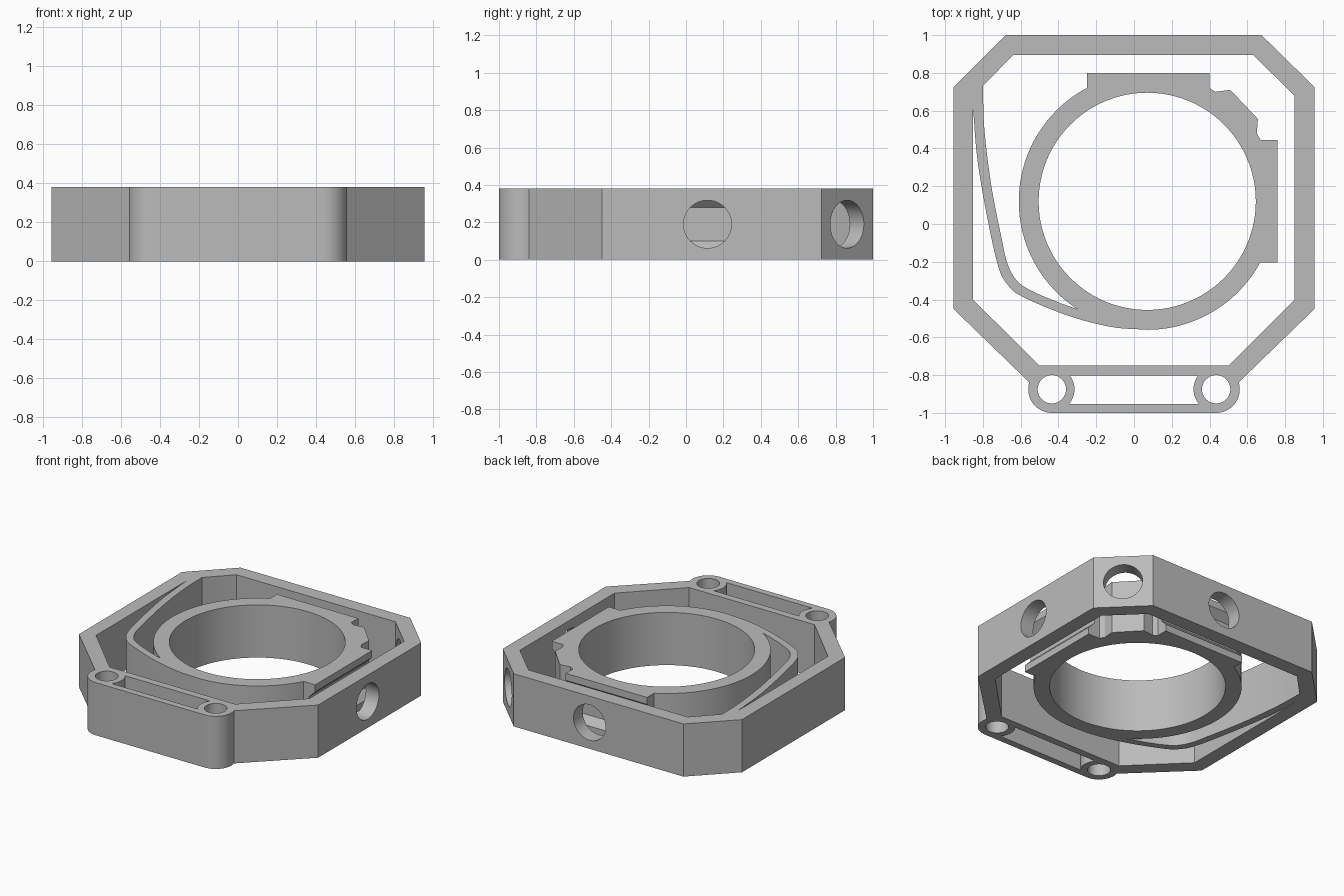
import bpy, bmesh
from math import radians, cos, sin, pi
from mathutils import Vector, Matrix

H = 0.38
MID = H / 2
RING = (0.07, 0.12)
PIN_X, PIN_Y = 0.435, -0.875

cube = bpy.data.objects.get("Cube")
if cube:
    bpy.data.objects.remove(cube, do_unlink=True)

grey = bpy.data.materials.new("plain grey")
grey.use_nodes = True
grey.diffuse_color = (0.5, 0.5, 0.5, 1)
grey.node_tree.nodes["Principled BSDF"].inputs["Base Color"].default_value = (0.5, 0.5, 0.5, 1)


def arc(cx, cy, r, a, b, n):
    angles = [radians(a + (b - a) * i / n) for i in range(n + 1)]
    return [(cx + r * cos(t), cy + r * sin(t)) for t in angles]


def circle(cx, cy, r, n=64):
    return arc(cx, cy, r, 0, 360, n)[:-1]


def spline(points, steps=6):
    """Smooth curve through the given points."""
    p = [Vector(q) for q in points]
    p = [2 * p[0] - p[1]] + p + [2 * p[-1] - p[-2]]
    out = []
    for a, b, c, d in zip(p, p[1:], p[2:], p[3:]):
        for i in range(steps):
            t = i / steps
            v = b + (c - a) * t / 2 + (a - 2.5 * b + 2 * c - d / 2) * t**2
            v += (1.5 * (b - c) + (d - a) / 2) * t**3
            out.append(tuple(v))
    return out + [tuple(p[-2])]


def extrude(name, loops):
    """Solid plate from an outline followed by its openings."""
    curve = bpy.data.curves.new(name, "CURVE")
    curve.dimensions = "2D"
    curve.fill_mode = "BOTH"
    curve.extrude = MID
    for loop in loops:
        s = curve.splines.new("POLY")
        s.points.add(len(loop) - 1)
        for pt, (x, y) in zip(s.points, loop):
            pt.co = (x, y, 0, 1)
        s.use_cyclic_u = True
    ob = bpy.data.objects.new(name, curve)
    bpy.context.collection.objects.link(ob)
    select(ob)
    bpy.ops.object.convert(target="MESH")
    ob = bpy.context.object
    bm = bmesh.new()
    bm.from_mesh(ob.data)
    bmesh.ops.remove_doubles(bm, verts=bm.verts, dist=1e-5)
    bmesh.ops.translate(bm, verts=bm.verts, vec=(0, 0, MID))
    bmesh.ops.recalc_face_normals(bm, faces=bm.faces)
    bm.to_mesh(ob.data)
    bm.free()
    ob.data.materials.clear()
    ob.data.materials.append(grey)
    return ob


def select(ob):
    bpy.ops.object.select_all(action="DESELECT")
    ob.select_set(True)
    bpy.context.view_layer.objects.active = ob


def cut(ob, bm):
    """Subtract a temporary solid."""
    bmesh.ops.recalc_face_normals(bm, faces=bm.faces)
    me = bpy.data.meshes.new("cutter")
    bm.to_mesh(me)
    bm.free()
    me.materials.append(grey)
    cutter = bpy.data.objects.new("cutter", me)
    cutter.hide_render = True
    bpy.context.collection.objects.link(cutter)
    mod = ob.modifiers.new("cut", "BOOLEAN")
    mod.operation = "DIFFERENCE"
    mod.solver = "EXACT"
    mod.object = cutter
    select(ob)
    bpy.ops.object.modifier_apply(modifier=mod.name)
    bpy.data.objects.remove(cutter, do_unlink=True)


def screw_hole(ob, x, y, angle):
    bm = bmesh.new()
    turn = Matrix.Rotation(radians(angle), 4, "Z") @ Matrix.Rotation(pi / 2, 4, "Y")
    bmesh.ops.create_cone(bm, cap_ends=True, segments=48, radius1=0.128, radius2=0.128,
                          depth=0.3, matrix=Matrix.Translation((x, y, MID)) @ turn)
    cut(ob, bm)


def groove(ob, to_world, start, end):
    """Trapezoid channel; profile is (outward, height)."""
    profile = [(0.71, 0.10), (0.71, 0.28), (0.80, 0.37), (0.80, 0.01)]
    bm = bmesh.new()
    face = bm.faces.new([bm.verts.new(to_world(o, start, z)) for o, z in profile])
    new = bmesh.ops.extrude_face_region(bm, geom=[face])["geom"]
    shift = Vector(to_world(0, end, 0)) - Vector(to_world(0, start, 0))
    bmesh.ops.translate(bm, vec=shift, verts=[g for g in new if isinstance(g, bmesh.types.BMVert)])
    cut(ob, bm)


# Outer frame with two pin bosses and the slot between them
outline = [(-0.68, 1), (0.675, 1), (0.955, 0.725), (0.955, -0.45)]
outline += arc(PIN_X, PIN_Y, 0.125, 17, -90, 16)
outline += arc(-PIN_X, PIN_Y, 0.125, 270, 163, 16)
outline += [(-0.955, -0.45), (-0.955, 0.725)]
cavity = [(-0.64, 0.895), (0.63, 0.895), (0.85, 0.68), (0.85, -0.40), (0.50, -0.75),
          (-0.50, -0.75), (-0.853, -0.40), (-0.853, 0.63), (-0.80, 0.73)]
slot = arc(PIN_X, PIN_Y, 0.12, 143, 220, 10) + arc(-PIN_X, PIN_Y, 0.12, -40, 37, 10)
pins = [circle(s * PIN_X, PIN_Y, 0.075, 40) for s in (-1, 1)]
frame = extrude("outer_frame", [outline, cavity, slot] + pins)

# Screw holes: right wall, back wall and the corner between them
screw_hole(frame, 0.90, 0.115, 0)
screw_hole(frame, 0.07, 0.95, 90)
screw_hole(frame, 0.78, 0.825, 45)

# Ring with pads, corner block and the spring arm that joins the frame
body = arc(*RING, 0.68, 238, 118, 48)
body += [(-0.25, 0.80), (0.40, 0.80), (0.40, 0.72), (0.43, 0.70), (0.51, 0.71),
         (0.656, 0.556), (0.65, 0.48), (0.67, 0.445), (0.76, 0.445), (0.76, -0.205)]
body += arc(*RING, 0.68, -28.5, -90, 24)
body += spline([(0.07, -0.56), (-0.12, -0.545), (-0.35, -0.485), (-0.59, -0.385), (-0.67, -0.32),
                (-0.72, -0.22), (-0.78, 0.05), (-0.83, 0.35), (-0.853, 0.63)])[1:]
body += spline([(-0.80, 0.73), (-0.792, 0.5), (-0.755, 0.2), (-0.70, -0.08), (-0.67, -0.21),
                (-0.62, -0.30), (-0.54, -0.355), (-0.40, -0.415), (-0.30, -0.45)])
ring = extrude("spring_ring", [body, circle(*RING, 0.575, 96)])

# Channels along the right and back pads
groove(ring, lambda o, a, z: (o, a, z), -0.26, 0.50)
groove(ring, lambda o, a, z: (a, o + 0.04, z), -0.31, 0.46)

for ob in (frame, ring):
    select(ob)
    bpy.ops.object.shade_smooth_by_angle(angle=radians(25))
